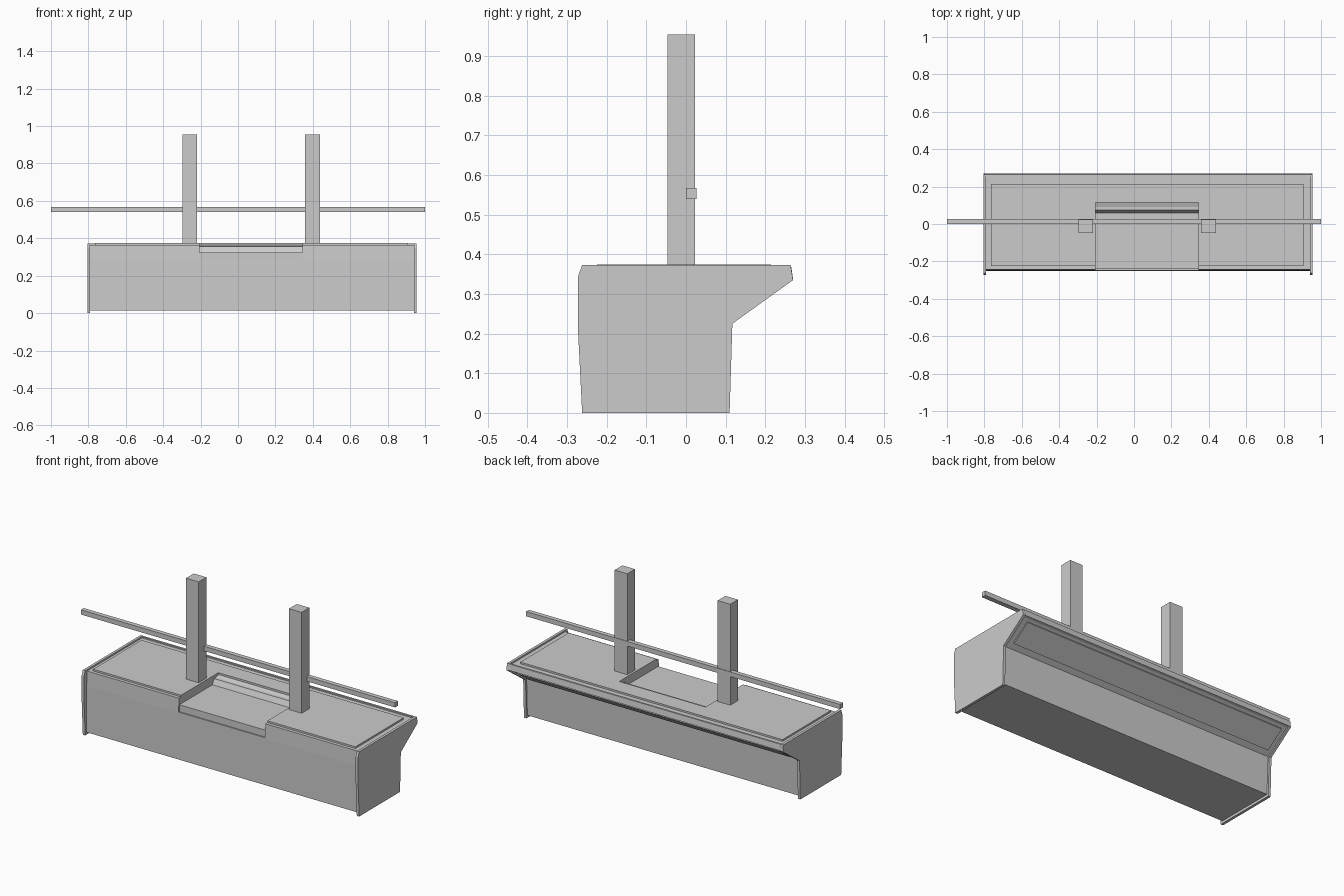
import bpy, bmesh

if "Cube" in bpy.data.objects:
    bpy.data.objects.remove(bpy.data.objects["Cube"])


def prism(name, profile, x0, x1):
    """Extrude a (y, z) profile along x."""
    bm = bmesh.new()
    face = bm.faces.new([bm.verts.new((x0, y, z)) for y, z in profile])
    out = bmesh.ops.extrude_face_region(bm, geom=[face])
    verts = [g for g in out["geom"] if isinstance(g, bmesh.types.BMVert)]
    bmesh.ops.translate(bm, verts=verts, vec=(x1 - x0, 0, 0))
    bmesh.ops.recalc_face_normals(bm, faces=bm.faces)
    mesh = bpy.data.meshes.new(name)
    bm.to_mesh(mesh)
    bm.free()
    ob = bpy.data.objects.new(name, mesh)
    bpy.context.collection.objects.link(ob)
    return ob


def box(name, x0, x1, y0, y1, z0, z1):
    return prism(name, [(y0, z0), (y1, z0), (y1, z1), (y0, z1)], x0, x1)


def cut(target, cutter):
    mod = target.modifiers.new("recess", "BOOLEAN")
    mod.operation = "DIFFERENCE"
    mod.solver = "EXACT"
    mod.object = cutter
    bpy.context.view_layer.objects.active = target
    bpy.ops.object.modifier_apply(modifier=mod.name)


# End plates with the full outer silhouette
plate = [(-0.262, 0), (0.11, 0), (0.117, 0.225), (0.27, 0.335), (0.264, 0.373),
         (-0.262, 0.373), (-0.272, 0.345), (-0.272, 0.2)]
prism("left_end_plate", plate, -0.805, -0.79)
prism("right_end_plate", plate, 0.94, 0.955)

# Main body, set slightly inside the plates
body = prism("counter_body",
             [(-0.25, 0.014), (0.1, 0.014), (0.107, 0.23), (0.262, 0.34),
              (0.258, 0.364), (-0.244, 0.364), (-0.248, 0.28)], -0.792, 0.942)

# Raised top panel
panel = box("top_panel", -0.765, 0.905, -0.225, 0.215, 0.355, 0.374)

# Stepped recess in the top, open at the front
recess = prism("recess_cutter",
               [(-0.32, 0.285), (-0.24, 0.285), (-0.24, 0.325), (0.06, 0.325),
                (0.075, 0.355), (0.09, 0.355), (0.115, 0.363), (0.115, 0.42),
                (-0.32, 0.42)], -0.205, 0.345)
for part in (body, panel):
    cut(part, recess)
bpy.data.objects.remove(recess)

# Rail along the overhanging rear edge, and strip under the overhang
prism("rear_rail", [(0.257, 0.334), (0.27, 0.338), (0.265, 0.372), (0.254, 0.372)],
      -0.79, 0.94)
prism("overhang_strip", [(0.135, 0.252), (0.139, 0.243), (0.246, 0.32), (0.242, 0.328)],
      -0.765, 0.905)

# Two posts and the long crossbar
for name, x in (("left_post", -0.258), ("right_post", 0.398)):
    box(name, x - 0.04, x + 0.04, -0.047, 0.023, 0.36, 0.955)
box("crossbar", -1, 1, 0.0, 0.026, 0.54, 0.567)
